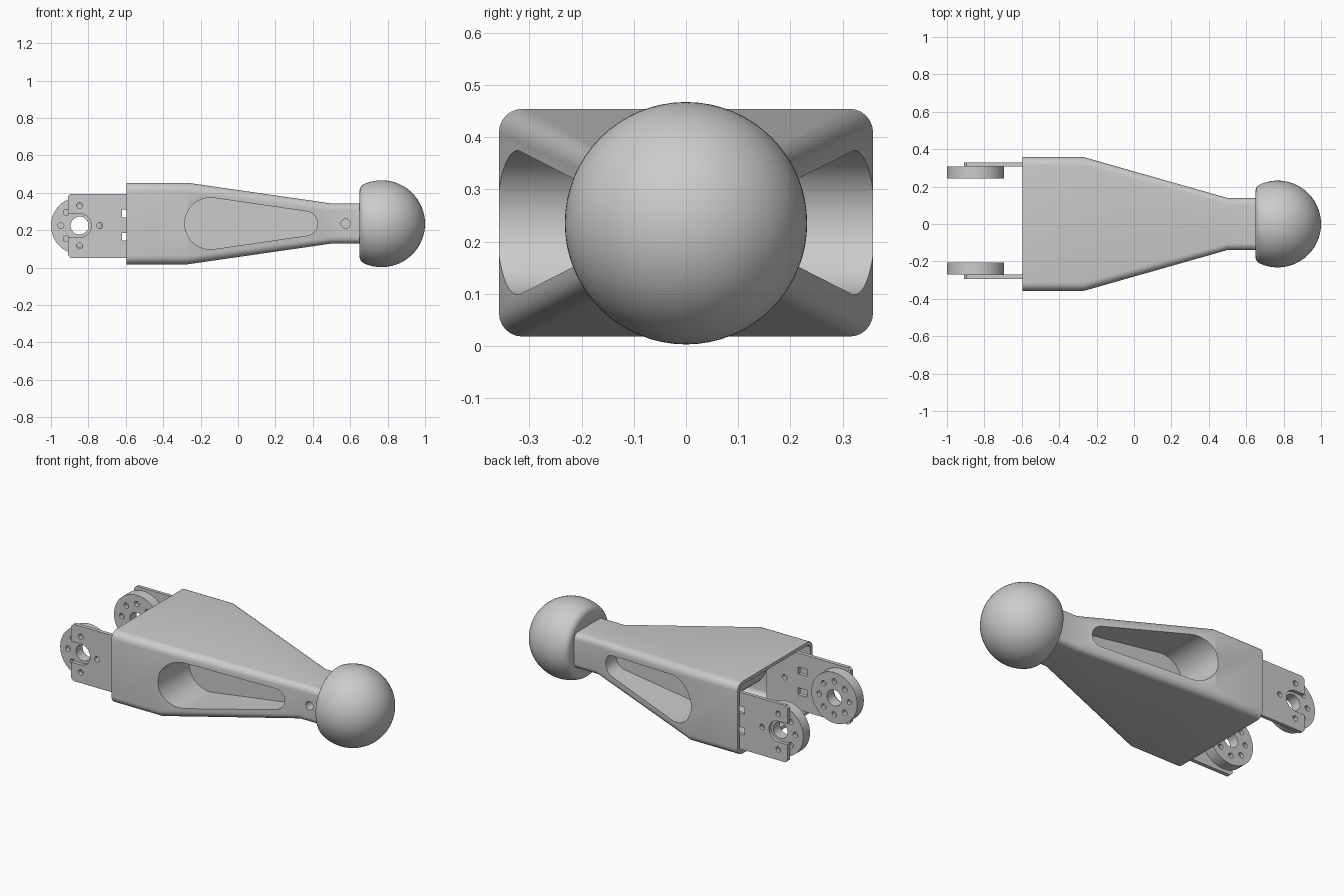
import bpy, bmesh
from math import sin, cos, acos, atan2, pi, sqrt

default = bpy.data.objects.get("Cube")
if default:
    bpy.data.objects.remove(default, do_unlink=True)

grey = bpy.data.materials.new("plain grey")
grey.use_nodes = True
colour = (0.6, 0.6, 0.6, 1)
grey.diffuse_color = colour
grey.node_tree.nodes["Principled BSDF"].inputs["Base Color"].default_value = colour


def to_object(name, bm):
    bmesh.ops.recalc_face_normals(bm, faces=bm.faces)
    mesh = bpy.data.meshes.new(name)
    bm.to_mesh(mesh)
    bm.free()
    mesh.materials.append(grey)
    obj = bpy.data.objects.new(name, mesh)
    bpy.context.collection.objects.link(obj)
    return obj


def loft(name, rings):
    """Skin matching closed rings and cap both ends."""
    bm = bmesh.new()
    loops = [[bm.verts.new(p) for p in ring] for ring in rings]
    n = len(loops[0])
    for a, b in zip(loops, loops[1:]):
        for i in range(n):
            j = (i + 1) % n
            bm.faces.new((a[i], a[j], b[j], b[i]))
    bm.faces.new(loops[0])
    bm.faces.new(loops[-1])
    return to_object(name, bm)


def prism(name, outline, y0, y1):
    """Extrude an x-z outline along y."""
    return loft(name, [[(x, y, z) for x, z in outline] for y in (y0, y1)])


def select(obj):
    bpy.ops.object.select_all(action='DESELECT')
    obj.select_set(True)
    bpy.context.view_layer.objects.active = obj


def cut(obj, cutter):
    mod = obj.modifiers.new("cut", 'BOOLEAN')
    mod.operation = 'DIFFERENCE'
    mod.solver = 'EXACT'
    mod.object = cutter
    select(obj)
    bpy.ops.object.modifier_apply(modifier=mod.name)
    bpy.data.objects.remove(cutter, do_unlink=True)


def smooth(obj):
    select(obj)
    bpy.ops.object.shade_smooth_by_angle(angle=0.5)


def circle(x, z, r, n=20):
    return [(x + r * cos(2 * pi * i / n), z + r * sin(2 * pi * i / n)) for i in range(n)]


def rect(x0, x1, z0, z1):
    return [(x0, z0), (x1, z0), (x1, z1), (x0, z1)]


def teardrop(xa, ra, xb, rb, z, n=24):
    """Hull of two circles, the first one on the left."""
    phi = acos((ra - rb) / (xb - xa))
    pts = []
    for x, r, start, end in ((xa, ra, phi, 2 * pi - phi), (xb, rb, -phi, phi)):
        for i in range(n + 1):
            t = start + (end - start) * i / n
            pts.append((x + r * cos(t), z + r * sin(t)))
    return pts


def rounded_section(x, hw, hz, r, n=6):
    ring = []
    for k, (sy, sz) in enumerate(((1, 1), (-1, 1), (-1, -1), (1, -1))):
        for i in range(n + 1):
            t = (k + i / n) * pi / 2
            ring.append((x, sy * (hw - r) + r * cos(t), MID + sz * (hz - r) + r * sin(t)))
    return ring


MID = 0.236
WALL = 0.02

# Hollow tapered body
body = loft("arm_body", [
    rounded_section(-0.595, 0.358, 0.218, 0.045),
    rounded_section(-0.27, 0.358, 0.218, 0.045),
    rounded_section(0.5, 0.139, 0.107, 0.035),
    rounded_section(0.68, 0.139, 0.107, 0.035)])
cavity = loft("cavity", [
    rounded_section(-0.7, 0.358 - WALL, 0.218 - WALL, 0.028),
    rounded_section(-0.27, 0.358 - WALL, 0.218 - WALL, 0.028),
    rounded_section(0.48, 0.139 - WALL, 0.107 - WALL, 0.018)])

# Teardrop pockets on both sides, each with its own wall inside the cavity
for side in (-1, 1):
    cut(cavity, prism("pocket_wall", teardrop(-0.147, 0.138 + WALL, 0.36, 0.065 + WALL, MID),
                      side * 0.04, side * 0.5))
cut(body, cavity)
for side in (-1, 1):
    cut(body, prism("pocket", teardrop(-0.147, 0.138, 0.36, 0.065, MID), side * 0.06, side * 0.5))

# Screw hole in the neck
cut(body, prism("neck_hole", circle(0.575, MID, 0.025), -0.3, -0.06))
smooth(body)

# Ball end with a flat back and a rounded rim
R, FLAT, FILLET = 0.232, -0.118, 0.04
cx = FLAT + FILLET
cr = sqrt((R - FILLET) ** 2 - cx ** 2)
turn = atan2(cr, cx)
profile = [(FLAT, 0)]
for i in range(7):
    t = pi + (turn - pi) * i / 6
    profile.append((cx + FILLET * cos(t), cr + FILLET * sin(t)))
for i in range(1, 25):
    t = turn * (1 - i / 24)
    profile.append((R * cos(t), R * sin(t)))
bm = bmesh.new()
verts = [bm.verts.new((0.768 + x, r, 0.235)) for x, r in profile]
edges = [bm.edges.new(pair) for pair in zip(verts, verts[1:])]
bmesh.ops.spin(bm, geom=verts + edges, cent=(0, 0, 0.235), axis=(1, 0, 0),
               angle=2 * pi, steps=64, use_duplicate=False)
bmesh.ops.remove_doubles(bm, verts=bm.verts, dist=0.0001)
smooth(to_object("ball_end", bm))

# Hinge brackets: a slotted plate outside, a drilled disc inside
HX, HZ = -0.847, 0.225
for name, side, inner, joint, outer in (("left", 1, 0.244, 0.308, 0.328),
                                        ("right", -1, 0.206, 0.27, 0.293)):
    c = 0.015
    plate = prism(name + "_bracket_plate", [
        (-0.35, 0.052), (-0.91 + c, 0.052), (-0.91, 0.052 + c),
        (-0.91, 0.395 - c), (-0.91 + c, 0.395), (-0.35, 0.395)], side * joint, side * outer)
    cut(plate, prism("slot", teardrop(-1.1, 0.063, HX, 0.063, HZ), side * 0.1, side * 0.5))
    for x, z in ((HX, HZ + 0.108), (HX, HZ - 0.108), (HX + 0.108, HZ), (-0.47, HZ)):
        cut(plate, prism("hole", circle(x, z, 0.016), side * 0.1, side * 0.5))
    for z in (0.165, 0.29):
        cut(plate, prism("window", rect(-0.62, -0.56, z - 0.021, z + 0.021), side * 0.1, side * 0.5))
    smooth(plate)

    disc = prism(name + "_bracket_disc", circle(HX, HZ, 0.153, 56), side * inner, side * joint)
    cut(disc, prism("bore", circle(HX, HZ, 0.048, 32), side * 0.1, side * 0.5))
    for k in range(8):
        t = k * pi / 4
        spot = circle(HX + 0.1 * cos(t), HZ + 0.1 * sin(t), 0.016, 16)
        cut(disc, prism("hole", spot, side * 0.1, side * (inner + 0.022)))
        cut(disc, prism("hole", spot, side * (joint - 0.022), side * 0.5))
    smooth(disc)
